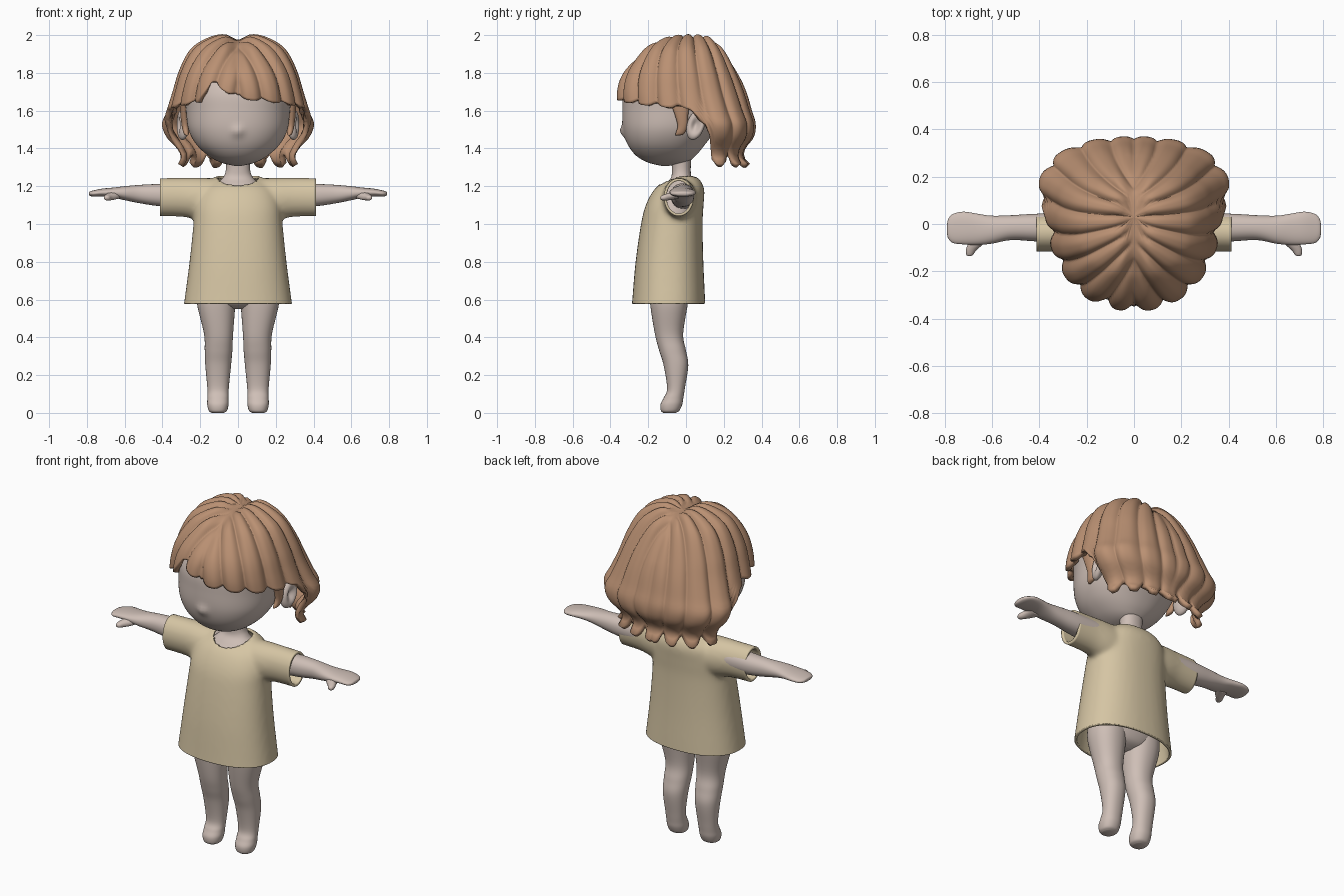
import bpy, bmesh, math
from mathutils import Vector

if "Cube" in bpy.data.objects:
    bpy.data.objects.remove(bpy.data.objects["Cube"])


def material(name, rgb):
    m = bpy.data.materials.new(name)
    m.diffuse_color = (*rgb, 1)
    m.use_nodes = True
    m.node_tree.nodes["Principled BSDF"].inputs["Base Color"].default_value = m.diffuse_color
    return m


SKIN = material("skin", (0.62, 0.52, 0.47))
HAIR = material("brown hair", (0.49, 0.28, 0.17))
CLOTH = material("cream cloth", (0.67, 0.56, 0.37))


def curve_rows(rows, k=6):
    """Smooth (Catmull-Rom) interpolation through a table of rows."""
    out = []
    for i in range(len(rows) - 1):
        p0, p1, p2, p3 = (rows[max(0, min(len(rows) - 1, i + j))] for j in (-1, 0, 1, 2))
        for s in range(k):
            t = s / k
            out.append([0.5 * (2 * b + (c - a) * t + (2 * a - 5 * b + 4 * c - d) * t * t
                               + (3 * b - a - 3 * c + d) * t ** 3)
                        for a, b, c, d in zip(p0, p1, p2, p3)])
    return out + [list(rows[-1])]


def spow(v, e):
    return math.copysign(abs(v) ** e, v)


def finish(name, bm, mat):
    bmesh.ops.remove_doubles(bm, verts=bm.verts, dist=1e-5)
    bmesh.ops.recalc_face_normals(bm, faces=bm.faces)
    me = bpy.data.meshes.new(name)
    bm.to_mesh(me)
    bm.free()
    me.polygons.foreach_set("use_smooth", [True] * len(me.polygons))
    me.materials.append(mat)
    ob = bpy.data.objects.new(name, me)
    bpy.context.collection.objects.link(ob)
    return ob


def add_loft(bm, rows, axis="z", side=1, n=40, power=2.2, k=6):
    """Rows are (height, a0, a1, b0, b1): bounds of an oval at each height."""
    rings = []
    for h, a0, a1, b0, b1 in curve_rows(rows, k):
        ring = []
        for i in range(n):
            w = 2 * math.pi * i / n
            a = (a0 + a1) / 2 + (a1 - a0) / 2 * spow(math.cos(w), 2 / power)
            b = (b0 + b1) / 2 + (b1 - b0) / 2 * spow(math.sin(w), 2 / power)
            p = {"z": (a, b, h), "x": (h, a, b), "y": (a, h, b)}[axis]
            ring.append(bm.verts.new((p[0] * side, p[1], p[2])))
        rings.append(ring)
    for r, q in zip(rings, rings[1:]):
        for i in range(n):
            bm.faces.new((r[i], r[(i + 1) % n], q[(i + 1) % n], q[i]))
    bm.faces.new(rings[0])
    bm.faces.new(rings[-1])


def loft(name, rows, mat, **kw):
    bm = bmesh.new()
    add_loft(bm, rows, **kw)
    return finish(name, bm, mat)


def sym(h, a, b0, b1):
    return (h, -a, a, b0, b1)


# Head with a small nose bump
head = loft("head", [sym(1.308, .02, -.13, -.09), sym(1.325, .09, -.2, 0), sym(1.36, .155, -.262, .05),
                     sym(1.42, .22, -.308, .10), sym(1.5, .262, -.333, .16), sym(1.6, .275, -.337, .21),
                     sym(1.7, .28, -.33, .24), sym(1.8, .24, -.28, .2), sym(1.87, .14, -.18, .1),
                     sym(1.89, .02, -.06, -.02)], SKIN, n=96)
for v in head.data.vertices:
    if v.co.y < -.2:
        v.co.y -= .018 * math.exp(-(v.co.x ** 2 + (v.co.z - 1.49) ** 2) / .028 ** 2)

# Torso and neck
loft("torso", [sym(.55, .06, -.13, -.05), sym(.58, .15, -.18, .0), sym(.66, .205, -.21, .03),
               sym(.8, .19, -.21, .045), sym(1.0, .18, -.19, .055), sym(1.1, .17, -.172, .06),
               sym(1.17, .15, -.143, .06), sym(1.21, .115, -.11, .05), sym(1.245, .08, -.08, .03),
               sym(1.29, .064, -.075, .025), sym(1.38, .07, -.08, .03)], SKIN)

for side, word in ((1, "left"), (-1, "right")):
    # Leg and foot
    loft(word + "_leg", [(0.0, .075, .14, -.12, -.055), (.012, .058, .155, -.133, -.035),
                         (.045, .05, .163, -.135, -.02), (.08, .05, .162, -.118, -.014),
                         (.13, .049, .162, -.1, -.006), (.25, .037, .173, -.118, .012),
                         (.33, .03, .176, -.142, .0), (.42, .026, .18, -.165, -.015),
                         (.58, .014, .217, -.19, .01), (.68, .012, .21, -.19, .02)],
         SKIN, side=side)
    # Arm with mitten hand
    loft(word + "_arm", [(.12, -.08, .05, 1.08, 1.21), (.3, -.08, .045, 1.088, 1.215),
                         (.42, -.073, .043, 1.095, 1.212), (.52, -.068, .037, 1.11, 1.207),
                         (.6, -.083, .035, 1.126, 1.2), (.66, -.088, .043, 1.139, 1.193),
                         (.72, -.086, .052, 1.145, 1.187), (.765, -.08, .042, 1.145, 1.178),
                         (.785, -.06, .02, 1.15, 1.172), (.79, -.035, -.01, 1.158, 1.165)],
         SKIN, axis="x", side=side)
    # Thumb
    loft(word + "_thumb", [(-.04, .60, .69, 1.135, 1.175), (-.08, .632, .70, 1.128, 1.168),
                           (-.11, .665, .71, 1.124, 1.158), (-.13, .68, .708, 1.127, 1.15),
                           (-.136, .69, .70, 1.135, 1.143)], SKIN, axis="y", side=side, n=20)
    # Ear with a dented outer face
    bm = bmesh.new()
    bmesh.ops.create_uvsphere(bm, u_segments=32, v_segments=24, radius=1)
    for v in bm.verts:
        r = math.hypot(v.co.x, v.co.y)
        depth = v.co.z - (1.0 * math.exp(-(r / .5) ** 2) if v.co.z > 0 else 0)
        y, z = .048 * v.co.x, .08 * v.co.y
        v.co = (side * (.295 + .035 * depth + .25 * y), .052 + y + .2 * z, 1.525 + z)
    finish(word + "_ear", bm, SKIN)
    # Lock of hair in front of the ear
    loft(word + "_side_lock", [(1.66, .265, .31, -.09, .02), (1.58, .265, .305, -.06, .012),
                               (1.52, .262, .298, -.045, .008), (1.48, .26, .288, -.055, -.008),
                               (1.468, .265, .275, -.055, -.035)], HAIR, side=side, n=20)

# Shirt: fuse torso and sleeves into one skin, then cut the openings
bm = bmesh.new()
add_loft(bm, [sym(.48, .30, -.295, .105), sym(.58, .286, -.286, .102), sym(.8, .257, -.267, .092),
              sym(1.0, .236, -.238, .088), sym(1.1, .228, -.213, .093), sym(1.18, .2, -.17, .097),
              sym(1.228, .15, -.115, .078), sym(1.257, .11, -.07, .045)], power=2.3)
for side in (1, -1):
    add_loft(bm, [(.05, -.135, .065, 1.0, 1.24), (.2, -.127, .057, 1.02, 1.245),
                  (.3, -.118, .046, 1.038, 1.245), (.46, -.118, .04, 1.04, 1.243)],
             axis="x", side=side, power=2)
solid = finish("shirt_solid", bm, CLOTH)
mod = solid.modifiers.new("fuse", "REMESH")
mod.mode, mod.voxel_size = "VOXEL", .012
mod = solid.modifiers.new("soften", "SMOOTH")
mod.factor, mod.iterations = .5, 10
bm = bmesh.new()
bm.from_object(solid, bpy.context.evaluated_depsgraph_get())
bpy.data.objects.remove(solid)
for co, no in (((0, 0, .578), (0, 0, -1)), ((.412, 0, 0), (1, 0, 0)), ((-.412, 0, 0), (-1, 0, 0))):
    bmesh.ops.bisect_plane(bm, geom=bm.verts[:] + bm.edges[:] + bm.faces[:], plane_co=co,
                           plane_no=no, clear_outer=True)


def neck_radius(p):
    return math.hypot(p.x / .112, (p.y + .045) / .102)


hole = [f for f in bm.faces if f.normal.z > 0 and f.calc_center_median().z > 1.15
        and neck_radius(f.calc_center_median()) < 1]
bmesh.ops.delete(bm, geom=hole, context="FACES")
for v in bm.verts:
    if v.is_boundary and v.co.z > 1.15 and abs(v.co.x) < .3:
        r = neck_radius(v.co)
        v.co.x, v.co.y = v.co.x / r, (v.co.y + .045) / r - .045
shirt = finish("shirt", bm, CLOTH)
mod = shirt.modifiers.new("thickness", "SOLIDIFY")
mod.thickness, mod.offset = .014, -1

# Hair: rows are height, half width, front y, back y, y of the widest point
PROFILE = curve_rows([(2.012, 0, .03, .03, .03), (2.0, .12, -.09, .12, .03), (1.957, .215, -.19, .175, .02),
                      (1.9, .27, -.255, .22, .02), (1.8, .317, -.335, .275, .03),
                      (1.7, .347, -.368, .32, .05), (1.6, .38, -.358, .35, .10),
                      (1.53, .405, -.33, .37, .14), (1.46, .38, -.3, .36, .15),
                      (1.40, .325, -.25, .315, .14), (1.35, .305, -.2, .31, .13),
                      (1.3, .335, -.2, .36, .13)], 8)


def profile_at(z):
    for p, q in zip(PROFILE, PROFILE[1:]):
        if z >= q[0]:
            t = (z - p[0]) / (q[0] - p[0])
            return [a + (b - a) * t for a, b in zip(p[1:], q[1:])]
    return PROFILE[-1][1:]


def clamp(v):
    return max(0, min(1, v))


def hair_point(phi, z):
    """Point on the hair, and how deep it lies between two strands."""
    w, front, back, c = profile_at(z)
    s, co = math.sin(phi), math.cos(phi)
    x = w * spow(s, 2 / 2.3)
    y = c + ((front - c) if co > 0 else (back - c)) * abs(co) ** (2 / 2.3)
    fan = math.atan2(abs(x) + .1, .03 - y) + .25 * (z - 1.6)
    valley = (1 - abs(math.sin(fan * 11))) ** 1.4
    d = 1 - .075 * clamp(w / .2) * valley
    top = clamp((z - 1.75) / .2)
    drop = top * (.018 * valley * clamp(abs(x) / .05) + .035 * math.exp(-(x / .045) ** 2))
    return Vector((x * d, c + (y - c) * d, z - drop)), valley


def hem(phi):
    """Fringe in front with a parting, long and pointed behind the ears."""
    a = abs(phi)
    t = clamp((a - 1.45) / .15)
    part = phi + .38
    z = 1.66 - .05 * a / 1.4 + .10 * clamp(1 - abs(part) / (.42 if part > 0 else .22))
    z += (1.318 - z) * t * t * (3 - 2 * t)
    return z + (.02 + .025 * t) * hair_point(phi, z)[1]


COLS, ROWS = 320, 46
bm = bmesh.new()
grid = []
for i in range(COLS):
    phi = -math.pi + 2 * math.pi * i / COLS
    low = hem(phi)
    grid.append([bm.verts.new(hair_point(phi, low + (2.012 - low) * (1 - (j / ROWS) ** 1.7))[0])
                 for j in range(ROWS + 1)])
for i in range(COLS):
    p, q = grid[i], grid[(i + 1) % COLS]
    for j in range(ROWS):
        bm.faces.new((p[j], p[j + 1], q[j + 1], q[j]))
hair = finish("hair", bm, HAIR)
mod = hair.modifiers.new("thickness", "SOLIDIFY")
mod.thickness, mod.offset = .03, -1
